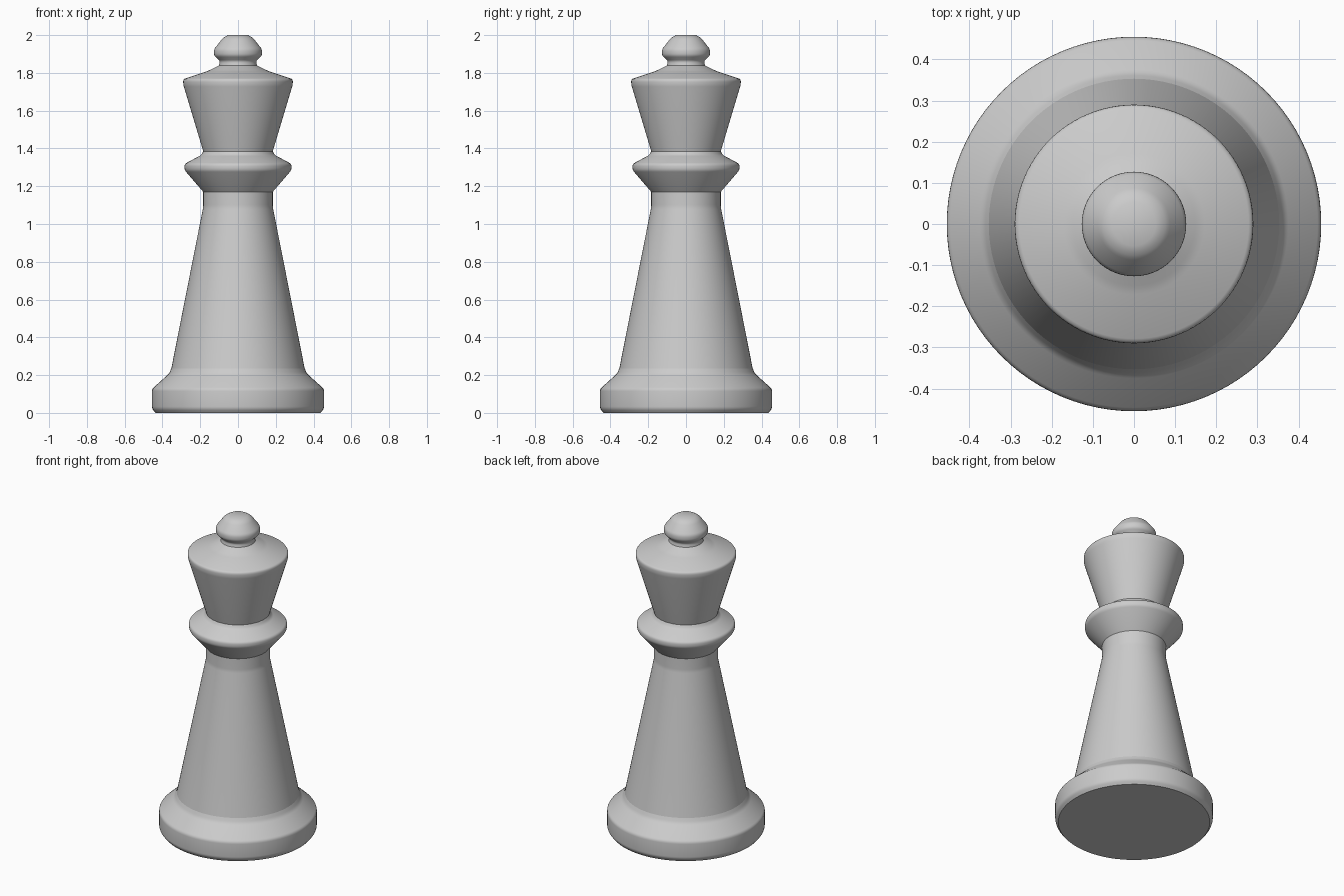
import bpy
import bmesh
import math
from mathutils import Matrix, Vector

cube = bpy.data.objects.get("Cube")
if cube:
    bpy.data.objects.remove(cube, do_unlink=True)

# Single plain grey finish
grey = bpy.data.materials.new("plain grey")
grey.use_nodes = True
COLOUR = (0.6, 0.6, 0.6, 1.0)
grey.diffuse_color = COLOUR
grey.node_tree.nodes["Principled BSDF"].inputs["Base Color"].default_value = COLOUR

SEGMENTS = 96


def rounded(profile, radius=0.012, steps=3):
    """Replace each inner corner of a profile with a small arc."""
    pts = [Vector(p) for p in profile]
    out = [pts[0]]
    for before, corner, after in zip(pts, pts[1:], pts[2:]):
        cut = min(radius, (before - corner).length * 0.45, (after - corner).length * 0.45)
        a = corner + (before - corner).normalized() * cut
        b = corner + (after - corner).normalized() * cut
        for i in range(steps + 1):
            t = i / steps
            out.append(a.lerp(corner, t).lerp(corner.lerp(b, t), t))
    return out + [pts[-1]]


def lathe(name, profile, cap_bottom=False, cap_top=False):
    """Turn a (radius, height) profile around the z axis."""
    bm = bmesh.new()
    rings = []
    for r, z in rounded(profile):
        ring = bmesh.ops.create_circle(bm, segments=SEGMENTS, radius=r,
                                       matrix=Matrix.Translation((0, 0, z)))
        rings.append(ring["verts"])
    for low, high in zip(rings, rings[1:]):
        for i in range(SEGMENTS):
            j = (i + 1) % SEGMENTS
            bm.faces.new((low[i], low[j], high[j], high[i]))
    if cap_bottom:
        bm.faces.new(rings[0][::-1])
    if cap_top:
        bm.faces.new(rings[-1])
    # Make every side face point away from the axis
    bm.normal_update()
    sides = [f for f in bm.faces if len(f.verts) == 4]
    if sum(f.normal.xy.dot(f.calc_center_median().xy) for f in sides) < 0:
        bmesh.ops.reverse_faces(bm, faces=bm.faces[:])
    for f in bm.faces:
        want = -1 if f.calc_center_median().z < 0.001 else 1
        if len(f.verts) > 4 and f.normal.z * want < 0:
            f.normal_flip()
    mesh = bpy.data.meshes.new(name)
    bm.to_mesh(mesh)
    bm.free()
    mesh.materials.append(grey)
    obj = bpy.data.objects.new(name, mesh)
    bpy.context.collection.objects.link(obj)
    bpy.ops.object.select_all(action="DESELECT")
    obj.select_set(True)
    bpy.context.view_layer.objects.active = obj
    bpy.ops.object.shade_smooth_by_angle(angle=math.radians(35))
    return obj


# Foot with chamfered lower rim, sloping shoulder
lathe("base", [(0.437, 0), (0.455, 0.022), (0.455, 0.127),
               (0.366, 0.207), (0.353, 0.235)], cap_bottom=True)

# Tapered shaft ending in a straight neck
lathe("body", [(0.353, 0.235), (0.184, 1.09), (0.184, 1.17)])

# Flared ring around the neck
lathe("collar", [(0.184, 1.17), (0.283, 1.285), (0.283, 1.318),
                 (0.195, 1.365), (0.184, 1.385)])

# Widening head with a shallow sloped top
lathe("crown", [(0.184, 1.385), (0.29, 1.738), (0.29, 1.767),
                (0.16, 1.81), (0.1, 1.84)])

# Small knob on a pinched stem
lathe("finial", [(0.1, 1.84), (0.095, 1.862), (0.127, 1.892), (0.127, 1.925),
                 (0.08, 1.985), (0.053, 2.0)], cap_top=True)
